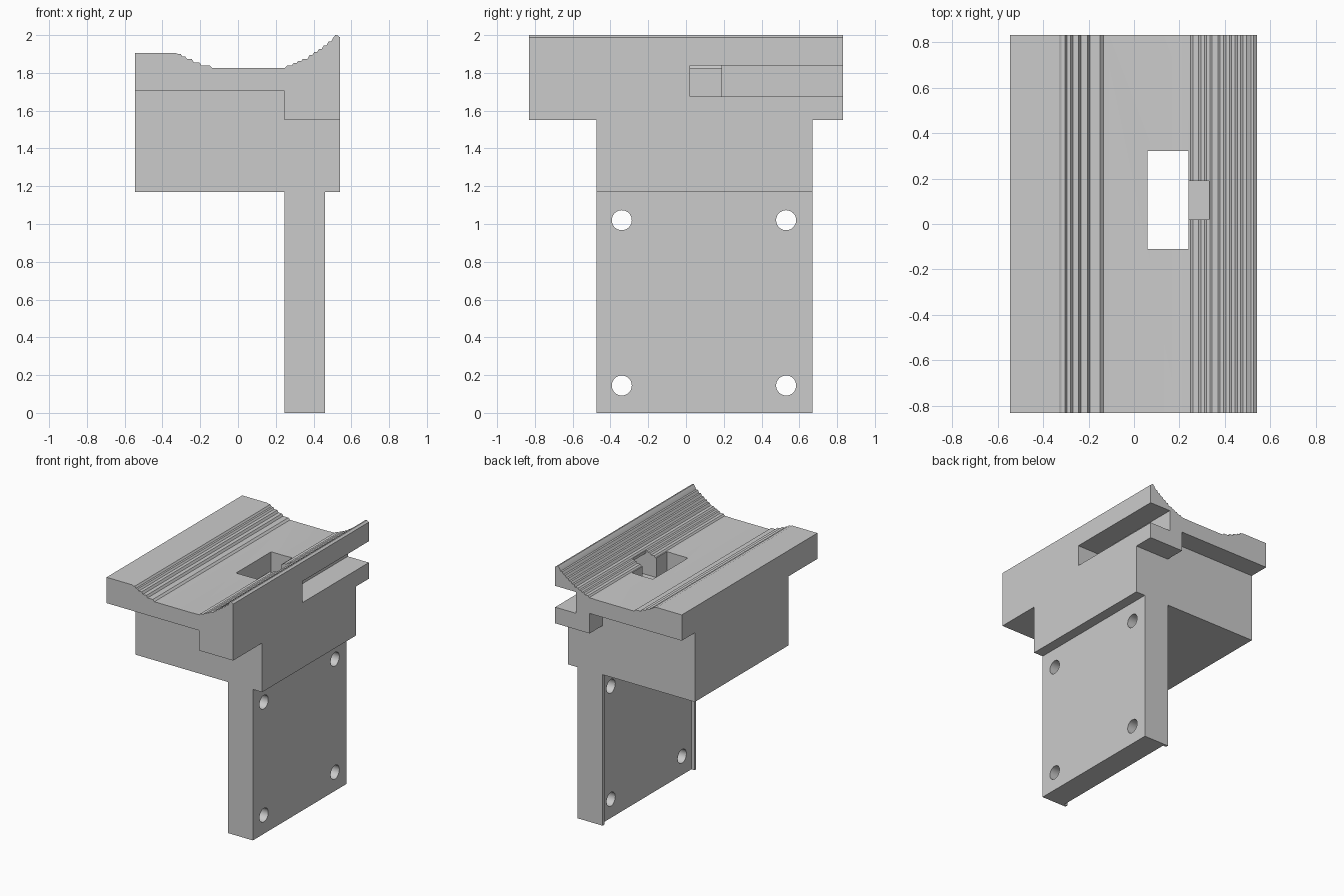
import bpy
import bmesh
import math
from mathutils import Matrix

default = bpy.data.objects.get("Cube")
if default:
    bpy.data.objects.remove(default, do_unlink=True)

grey = bpy.data.materials.new("plain grey")
grey.use_nodes = True
colour = (0.6, 0.6, 0.6, 1)
grey.diffuse_color = colour
grey.node_tree.nodes["Principled BSDF"].inputs["Base Color"].default_value = colour


def make_object(name, bm):
    bmesh.ops.recalc_face_normals(bm, faces=bm.faces)
    mesh = bpy.data.meshes.new(name)
    bm.to_mesh(mesh)
    bm.free()
    mesh.materials.append(grey)
    obj = bpy.data.objects.new(name, mesh)
    bpy.context.collection.objects.link(obj)
    return obj


def extrude(name, profile, y0, y1):
    """Extrude an x-z outline along y."""
    bm = bmesh.new()
    face = bm.faces.new([bm.verts.new((x, y0, z)) for x, z in profile])
    result = bmesh.ops.extrude_face_region(bm, geom=[face])
    verts = [v for v in result["geom"] if isinstance(v, bmesh.types.BMVert)]
    bmesh.ops.translate(bm, verts=verts, vec=(0, y1 - y0, 0))
    return make_object(name, bm)


def box(name, x0, x1, y0, y1, z0, z1):
    return extrude(name, [(x0, z0), (x1, z0), (x1, z1), (x0, z1)], y0, y1)


def combine(target, other, operation):
    mod = target.modifiers.new(other.name, 'BOOLEAN')
    mod.operation = operation
    mod.solver = 'EXACT'
    mod.object = other
    bpy.context.view_layer.objects.active = target
    bpy.ops.object.modifier_apply(modifier=mod.name)
    bpy.data.objects.remove(other, do_unlink=True)


LEFT, RIGHT, INNER = -0.545, 0.54, 0.245
FLOOR = 1.825

# Saddle outline: raised shelf, stepped hollow, tall stepped lip
outline = [(LEFT, 1.705), (LEFT, 1.905)]
left_steps = [-0.325, -0.3, -0.275, -0.24, -0.2, -0.145]
level = 1.905
for x in left_steps:
    t = (x + 0.33) / 0.19
    outline.append((x - 0.004, level))
    level = FLOOR + 0.08 * (1 - t) ** 1.4 - 0.002
    level = max(level, FLOOR)
    outline.append((x + 0.006, level))
outline[-1] = (-0.135, FLOOR)

right_steps = [0.2, 0.255, 0.29, 0.315, 0.34, 0.375, 0.4, 0.425, 0.45, 0.475, 0.5]
level = FLOOR
for x in right_steps:
    outline.append((x - 0.006, level))
    level = FLOOR + 0.17 * ((x - 0.18) / 0.33) ** 1.7
    outline.append((x + 0.004, level))
outline += [(0.515, 2.0), (0.525, 2.0), (RIGHT, 1.988),
            (RIGHT, 1.55), (INNER, 1.55), (INNER, 1.705)]
bracket = extrude("saddle_bracket", outline, -0.83, 0.83)

# Body block and mounting plate
combine(bracket, box("body_block", LEFT, RIGHT, -0.475, 0.67, 1.17, 1.75), 'UNION')
combine(bracket, box("mounting_plate", INNER, 0.46, -0.475, 0.67, 0, 1.3), 'UNION')

# Shallow recess on the inner side of the plate, leaving edge ribs
combine(bracket, box("plate_recess", 0.2, 0.272, -0.455, 0.65, -0.1, 1.17), 'DIFFERENCE')

# Window through the body, side slot, and passage joining them
combine(bracket, box("window", 0.06, 0.24, -0.11, 0.32, 1, 2.2), 'DIFFERENCE')
combine(bracket, box("side_slot", 0.36, 0.7, 0.02, 1, 1.675, 1.84), 'DIFFERENCE')
combine(bracket, box("passage", 0.2, 0.45, 0.02, 0.188, 1.675, 1.84), 'DIFFERENCE')
combine(bracket, box("passage_top", 0.2, 0.33, 0.02, 0.188, 1.7, 2.2), 'DIFFERENCE')

# Screw holes
for y in (-0.34, 0.53):
    for z in (0.145, 1.02):
        bm = bmesh.new()
        bmesh.ops.create_cone(
            bm, cap_ends=True, segments=32, radius1=0.053, radius2=0.053, depth=0.6,
            matrix=Matrix.Translation((0.35, y, z)) @ Matrix.Rotation(math.pi / 2, 4, 'Y'))
        combine(bracket, make_object("screw_hole", bm), 'DIFFERENCE')

bpy.ops.object.select_all(action='DESELECT')
bracket.select_set(True)
bpy.context.view_layer.objects.active = bracket
bpy.ops.object.shade_smooth_by_angle(angle=math.radians(15))
